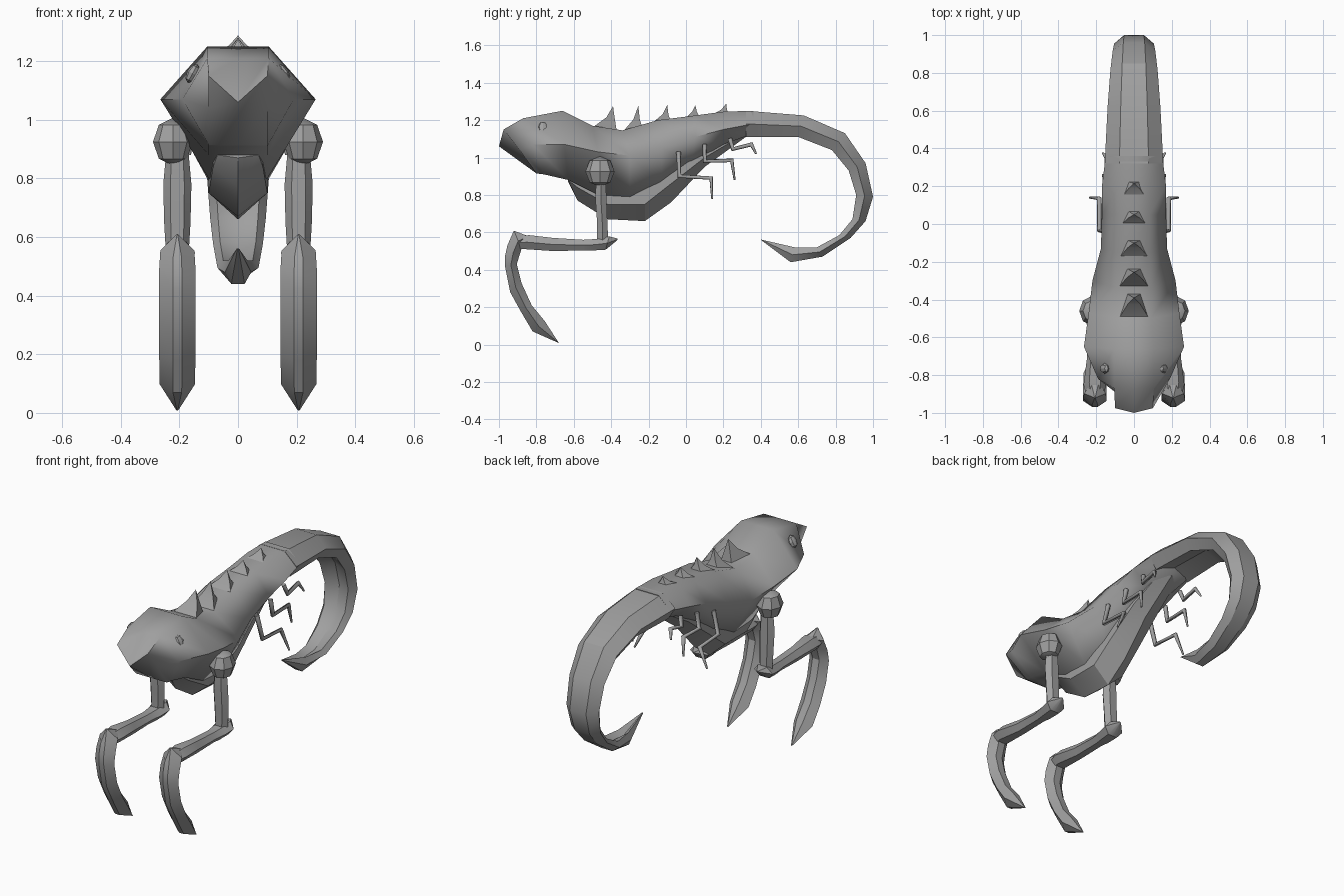
import bpy, bmesh, math
from mathutils import Matrix

if "Cube" in bpy.data.objects:
    bpy.data.objects.remove(bpy.data.objects["Cube"])

grey = bpy.data.materials.new("grey_hide")
grey.diffuse_color = (0.35, 0.35, 0.35, 1)
grey.use_nodes = True
grey.node_tree.nodes["Principled BSDF"].inputs["Base Color"].default_value = grey.diffuse_color


def finish(name, bm, angle=30):
    bmesh.ops.remove_doubles(bm, verts=bm.verts, dist=0.0005)
    bmesh.ops.recalc_face_normals(bm, faces=bm.faces)
    me = bpy.data.meshes.new(name)
    bm.to_mesh(me)
    bm.free()
    me.materials.append(grey)
    for p in me.polygons:
        p.use_smooth = True
    me.set_sharp_from_angle(angle=math.radians(angle))
    ob = bpy.data.objects.new(name, me)
    bpy.context.collection.objects.link(ob)
    return ob


def loft(name, halves, x0=0, angle=30):
    """Skin a row of half sections (first and last point on the centre line), mirrored about x0."""
    bm = bmesh.new()
    rings = []
    for h in halves:
        full = list(h) + [(-x, y, z) for x, y, z in h[-2:0:-1]]
        rings.append([bm.verts.new((x + x0, y, z)) for x, y, z in full])
    n = len(rings[0])
    for a, b in zip(rings, rings[1:]):
        for i in range(n):
            j = (i + 1) % n
            bm.faces.new((a[i], a[j], b[j], b[i]))
    k = len(halves[0])
    for r in (rings[0], rings[-1]):
        bm.faces.new(r[:k])
        bm.faces.new(r[k - 1:] + [r[0]])
    return finish(name, bm, angle)


def blade(name, rows, x0=0, fo=0.5, fi=0.5, mid=0.5, groove=0.0, angle=30):
    """Loft from rows of (outer y, z, inner y, z, half width)."""
    halves = []
    for yo, zo, yi, zi, w in rows:
        def p(x, t):
            return (x, yi + (yo - yi) * t, zi + (zo - zi) * t)
        halves.append([p(0, 1), p(w * fo, 1), p(w, mid), p(w * fi, 0), p(0, groove)])
    return loft(name, halves, x0, angle)


# Head and torso: top edge, widest point and bottom edge of each section
torso = [
    ((.10, -.975, 1.15), (.10, -.89, 1.04), (.10, -.80, .915)),
    ((.105, -.87, 1.21), (.19, -.82, 1.07), (.10, -.76, .91)),
    ((.105, -.66, 1.25), (.265, -.65, 1.07), (.10, -.63, .88)),
    ((.09, -.50, 1.17), (.24, -.47, 1.03), (.10, -.47, .80)),
    ((.09, -.34, 1.145), (.22, -.30, 1.01), (.10, -.30, .79)),
    ((.085, -.15, 1.20), (.175, -.13, 1.05), (.09, -.13, .86)),
    ((.08, .05, 1.225), (.17, .05, 1.11), (.08, .03, .97)),
    ((.08, .20, 1.245), (.17, .20, 1.15), (.08, .20, 1.07)),
    ((.075, .36, 1.25), (.15, .36, 1.18), (.10, .34, 1.12)),
]
halves = []
for i, (t, m, b) in enumerate(torso):
    top = (0, -1.0, 1.06) if i == 0 else (0, t[1], t[2])
    halves.append([top, t, m, b, (0, b[1], b[2])])
loft("head_and_torso", halves, angle=70)

# Belly plate with a keel: y, top z, edge z, keel z, half width
belly = [(-.63, .90, .88, .87, .07), (-.58, .89, .84, .77, .085),
         (-.42, .85, .75, .67, .10), (-.22, .85, .75, .66, .10),
         (-.08, .95, .86, .76, .095), (.10, 1.06, 1.0, .95, .085),
         (.32, 1.15, 1.13, 1.11, .06)]
loft("belly_plate", [[(0, y, t), (w, y, t), (w, y, e), (0, y, k)]
                     for y, t, e, k, w in belly])

# Curled tail with a grooved inner side
blade("tail", [
    (.32, 1.25, .32, 1.11, .155), (.63, 1.225, .60, 1.11, .14),
    (.85, 1.13, .78, 1.04, .125), (.96, .97, .87, .93, .113),
    (1.0, .79, .91, .80, .105), (.96, .66, .89, .67, .095),
    (.88, .57, .82, .585, .085), (.73, .47, .70, .52, .07),
    (.56, .44, .58, .52, .045), (.40, .56, .402, .561, .004)],
    fo=.5, fi=.72, mid=.5, groove=.3)

# Back spikes: front base y, front z, back base y, back z, tip y, tip z, half width
spikes = [(-.50, 1.16, -.37, 1.14, -.39, 1.275, .08),
          (-.34, 1.135, -.235, 1.165, -.255, 1.275, .085),
          (-.18, 1.185, -.085, 1.20, -.10, 1.28, .08),
          (-.005, 1.21, .07, 1.22, .05, 1.28, .07),
          (.13, 1.225, .225, 1.24, .215, 1.288, .07)]
for yf, zf, yb, zb, yt, zt, w in spikes:
    bm = bmesh.new()
    base = [bm.verts.new(c) for c in ((-w, yf, zf), (w, yf, zf), (w * .45, yb, zb), (-w * .45, yb, zb))]
    # Slightly hollow middle ring gives the swept curve
    ym, zm = yf + (yt - yf) * .68, zf + (zt - zf) * .48
    yr = yb + (yt - yb) * .6
    ring = [bm.verts.new(c) for c in ((-w * .42, ym, zm), (w * .42, ym, zm),
                                      (w * .2, yr, zm), (-w * .2, yr, zm))]
    tip = bm.verts.new((0, yt, zt))
    bm.faces.new(base)
    for i in range(4):
        j = (i + 1) % 4
        bm.faces.new((base[i], base[j], ring[j], ring[i]))
        bm.faces.new((ring[i], ring[j], tip))
    finish("back_spike", bm)


def ball(name, loc, scale, tilt=0, segs=8, rings=4):
    bm = bmesh.new()
    bmesh.ops.create_uvsphere(bm, u_segments=segs, v_segments=rings, radius=1)
    m = Matrix.Translation(loc) @ Matrix.Rotation(tilt, 4, 'Y') @ Matrix.Diagonal((*scale, 1))
    bmesh.ops.transform(bm, matrix=m, verts=bm.verts)
    return finish(name, bm)


# Small walking legs as bent rods
small_legs = [
    [(.15, -.04, 1.03), (.183, -.035, .90), (.183, .135, .89), (.235, .14, .78)],
    [(.14, .10, 1.07), (.155, .10, .98), (.155, .245, .985), (.165, .26, .88)],
    [(.13, .235, 1.10), (.145, .25, 1.045), (.145, .35, 1.07), (.165, .375, 1.02)]]

for s, side in ((1, "right"), (-1, "left")):
    x = .207 * s
    ball(side + "_eye", (.155 * s, -.765, 1.158), (.02, .028, .036), -.5 * s)
    ball(side + "_shoulder", (.222 * s, -.46, .925), (.068, .078, .082))
    # Upper arm, forearm with elbow spur, and scythe claw
    blade(side + "_upper_arm", [
        (-.48, .89, -.43, .89, .038), (-.485, .78, -.425, .78, .048),
        (-.475, .65, -.42, .65, .045), (-.475, .53, -.415, .53, .038)], x)
    blade(side + "_forearm", [
        (-.365, .567, -.368, .557, .008), (-.41, .578, -.43, .507, .06),
        (-.47, .565, -.50, .503, .052), (-.55, .56, -.55, .503, .04),
        (-.71, .57, -.71, .50, .042), (-.84, .585, -.86, .51, .06),
        (-.90, .575, -.92, .51, .045)], x)
    blade(side + "_claw", [
        (-.92, .61, -.918, .607, .004), (-.955, .53, -.84, .578, .058),
        (-.968, .47, -.88, .51, .062), (-.968, .42, -.905, .43, .062),
        (-.94, .28, -.88, .33, .062), (-.885, .18, -.825, .21, .062),
        (-.82, .07, -.755, .125, .06), (-.68, .008, -.682, .012, .004)],
        x, fo=.25, fi=.35)
    for pts in small_legs:
        cu = bpy.data.curves.new(side + "_small_leg", 'CURVE')
        cu.dimensions = '3D'
        cu.bevel_depth = .013
        cu.bevel_resolution = 1
        cu.use_fill_caps = True
        sp = cu.splines.new('POLY')
        sp.points.add(len(pts) - 1)
        for p, (px, py, pz) in zip(sp.points, pts):
            p.co = (px * s, py, pz, 1)
        sp.points[-1].radius = .4
        cu.materials.append(grey)
        bpy.context.collection.objects.link(bpy.data.objects.new(side + "_small_leg", cu))
